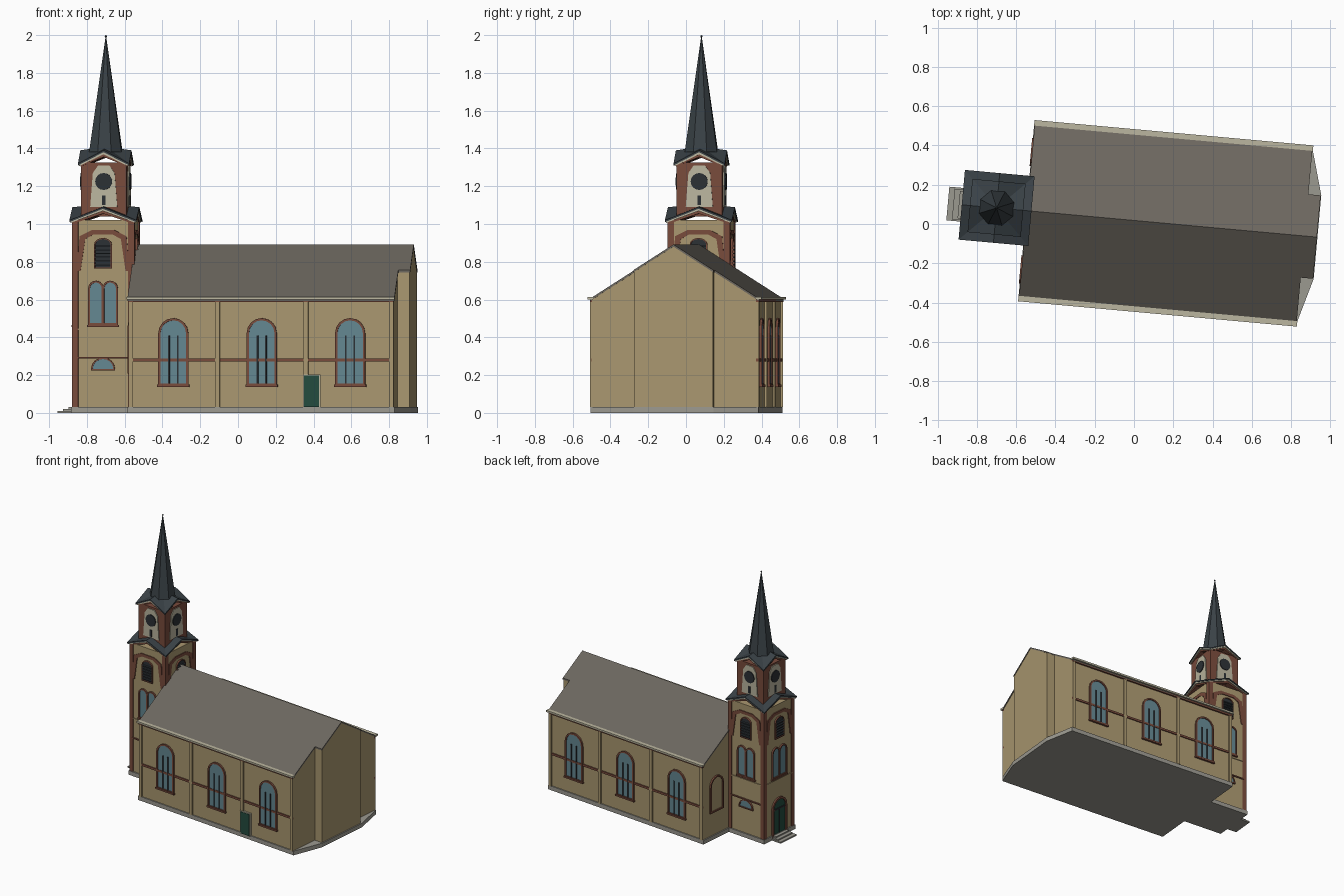
import bpy, bmesh, math
from mathutils import Matrix, Vector

if "Cube" in bpy.data.objects:
    bpy.data.objects.remove(bpy.data.objects["Cube"])

TURN = Matrix.Rotation(math.radians(-5.2), 4, 'Z')   # whole church is slightly turned
CY = 0.018                                           # church axis
T = Matrix.Translation
R = Matrix.Rotation


def mat(name, r, g, b):
    m = bpy.data.materials.new(name)
    m.diffuse_color = (r, g, b, 1)
    m.use_nodes = True
    m.node_tree.nodes["Principled BSDF"].inputs["Base Color"].default_value = m.diffuse_color
    return m


TAN = mat("plaster", .40, .31, .16)
RED = mat("brick", .19, .07, .045)
ROOF = mat("roof_tile", .15, .135, .115)
SLATE = mat("slate", .042, .054, .062)
GLASS = mat("glass", .127, .242, .283)
GREEN = mat("door_green", .017, .07, .048)
CREAM = mat("cream", .50, .47, .35)
DARK = mat("dark", .025, .03, .035)
STONE = mat("stone", .33, .32, .28)


def finish(name, bm, m, M):
    bmesh.ops.recalc_face_normals(bm, faces=bm.faces)
    me = bpy.data.meshes.new(name)
    bm.to_mesh(me)
    bm.free()
    me.transform(TURN @ M)
    me.materials.append(m)
    ob = bpy.data.objects.new(name, me)
    bpy.context.collection.objects.link(ob)
    return ob


def prism(name, pts, d0, d1, m, M=Matrix()):
    """Outline in local xy, extruded along local z from d0 to d1."""
    bm = bmesh.new()
    a = [bm.verts.new((x, y, d0)) for x, y in pts]
    b = [bm.verts.new((x, y, d1)) for x, y in pts]
    bm.faces.new(a)
    bm.faces.new(b)
    n = len(pts)
    for i in range(n):
        j = (i + 1) % n
        bm.faces.new((a[i], a[j], b[j], b[i]))
    return finish(name, bm, m, M)


def ring(name, outer, inner, d, m, M):
    """Raised frame between two outlines."""
    bm = bmesh.new()
    loops = [[bm.verts.new((x, y, z)) for x, y in p]
             for p, z in ((outer, -.005), (outer, d), (inner, d), (inner, -.005))]
    n = len(outer)
    for k in range(4):
        p, q = loops[k], loops[(k + 1) % 4]
        for i in range(n):
            j = (i + 1) % n
            bm.faces.new((p[i], p[j], q[j], q[i]))
    return finish(name, bm, m, M)


def rect(u0, u1, v0, v1):
    return [(u0, v0), (u1, v0), (u1, v1), (u0, v1)]


def arch(u, w, v0, v1, rise=None, n=8):
    """Arched outline, half width w, crown at v1."""
    rise = w if rise is None else rise
    return [(u - w, v0), (u + w, v0)] + [
        (u + w * math.cos(math.pi * i / n), v1 - rise + rise * math.sin(math.pi * i / n))
        for i in range(n + 1)]


def wall(x, y, k, h=0.0):
    """Frame of a wall facing -y turned k quarter turns; local x along, y up, z out."""
    return T((x, y, 0)) @ R(k * math.pi / 2, 4, 'Z') @ T((0, -h, 0)) @ R(math.pi / 2, 4, 'X')


def window(name, M, u, w, v0, v1, fill=GLASS, bars=0, f=.012, rise=None):
    rise = w if rise is None else rise
    inner = arch(u, w, v0, v1, rise)
    ring(name + "_frame", arch(u, w + f, v0 - f, v1 + f, rise + f), inner, .012, RED, M)
    prism(name + "_pane", inner, -.005, .005, fill, M)
    for i in range(bars):
        c = u + w * (2 * (i + 1) / (bars + 1) - 1)
        prism(name + "_bar", rect(c - .004, c + .004, v0, v1 - .08), 0, .011, DARK, M)


# ---- nave: body, projecting end bay, roofs ----
X0, X1, X2, HW, BW = -.544, .865, .93, .438, .21
EAVE, RIDGE = .60, .88
ALONG = T((0, CY, 0)) @ Matrix(((0, 0, 1, 0), (1, 0, 0, 0), (0, 1, 0, 0), (0, 0, 0, 1)))


def slope(y, drop=0.0):
    return RIDGE - drop - (RIDGE - EAVE) * abs(y) / HW


def house(w):
    return [(-w, .02), (w, .02), (w, slope(w)), (0, RIDGE), (-w, slope(w))]


def chevron(w):
    t = .012
    return [(-w, slope(w)), (0, RIDGE), (w, slope(w)),
            (w, slope(w) + t), (0, RIDGE + t), (-w, slope(w) + t)]


prism("nave_body", house(HW), X0, X1, TAN, ALONG)
prism("end_bay", house(BW), X1 - .01, X2, TAN, ALONG)
prism("nave_roof", chevron(.45), X0 - .005, X1 + .005, ROOF, ALONG)
prism("bay_roof", chevron(BW + .003), X1, X2 + .003, ROOF, ALONG)

# ground plinth with splayed corners beside the bay
prism("nave_plinth", [(X0 - .008, -.446), (X1 + .005, -.446), (X2 + .006, -BW - .004),
                      (X2 + .006, BW + .004), (X1 + .005, .446), (X0 - .008, .446)],
      0, .032, STONE, T((0, CY, 0)))

# ---- long walls: mirrored front and back ----
for side, k in (("front", 0), ("back", 2)):
    M = wall(0, CY, k, HW)
    s = 1 if k == 0 else -1
    lo, hi = sorted((s * X0, s * X1))
    prism(side + "_belt", rect(lo, hi, .272, .288), -.005, .008, RED, M)
    prism(side + "_eave_brick", rect(lo, hi, .586, .602), -.005, .012, RED, M)
    prism(side + "_gutter", rect(lo - .008, hi + .008, .600, .614), -.004, .025, CREAM, M)
    for px in (X0 + .012, -.07, .40, X1 - .012):
        prism(side + "_pilaster", rect(s * px - .012, s * px + .012, .03, .588), -.005, .011, TAN, M)
    for wx in (-.305, .165, .635):
        window(side + "_window", M, s * wx, .068, .155, .49, bars=2)
        prism(side + "_sill", rect(s * wx - .085, s * wx + .085, .138, .15), 0, .016, RED, M)

M = wall(0, CY, 0, HW)
prism("side_door_frame", rect(.385, .477, .03, .204), 0, .013, CREAM, M)
prism("side_door", rect(.391, .471, .03, .197), 0, .016, GREEN, M)

# blind windows beside the tower
M = wall(X0, CY, 3)
for u in (-.30, .30):
    window("west_blind_window", M, u, .06, .22, .47, fill=TAN)

# ---- tower ----
TX, H, H2 = -.704, .16, .121
AX = T((TX, CY, 0))


def sq(h):
    return rect(-h, h, -h, h)


def pleat(name, h, lo, hi, apex, t, m):
    """Cross-gabled cap: low corners, high edge middles, one apex."""
    bm = bmesh.new()
    ringpts = []
    for k in range(4):
        q = R(k * math.pi / 2, 3, 'Z')
        ringpts += [q @ Vector((-h, -h, lo)), q @ Vector((0, -h, hi))]
    down = Vector((0, 0, -t))
    top = [bm.verts.new(p) for p in ringpts]
    bot = [bm.verts.new(p + down) for p in ringpts]
    a, b = bm.verts.new((0, 0, apex)), bm.verts.new((0, 0, apex - t))
    for i in range(8):
        j = (i + 1) % 8
        bm.faces.new((top[i], top[j], a))
        bm.faces.new((bot[i], bot[j], b))
        bm.faces.new((top[i], top[j], bot[j], bot[i]))
    finish(name, bm, m, AX)


prism("tower_plinth", sq(H + .01), 0, .032, STONE, AX)
prism("tower_shaft", sq(H), .02, 1.02, TAN, AX)
pleat("shaft_gables", H + .004, 1.02, 1.075, 1.075, .02, RED)
pleat("shaft_rake", .172, 1.018, 1.081, 1.085, .012, CREAM)
pleat("shaft_roof", .178, 1.02, 1.09, 1.10, .010, SLATE)
prism("belfry", sq(H2), 1.04, 1.325, RED, AX)
pleat("belfry_gables", H2 + .003, 1.325, 1.375, 1.375, .02, RED)
pleat("belfry_rake", .131, 1.318, 1.381, 1.385, .012, CREAM)
pleat("belfry_roof", .136, 1.32, 1.39, 1.41, .010, SLATE)

# brick corners
for sx in (-1, 1):
    for sy in (-1, 1):
        c = H - .011
        prism("tower_corner", sq(.017), .03, 1.02, RED, AX @ T((sx * c, sy * c, 0)))

for k, side in enumerate(("front", "east", "back", "west")):
    M = wall(TX, CY, k, H)
    # bell opening with louvres and arched brick band
    ring(side + "_brick_arch", [(-.14, .75), (-.12, .75), (-.095, .92), (-.05, .945), (.05, .945), (.095, .92),
                                (.12, .75), (.14, .75), (.125, .935), (.06, .968), (-.06, .968), (-.125, .935)][::-1],
         [(-.137, .753), (-.123, .753), (-.098, .923), (-.05, .948), (.05, .948), (.098, .923),
          (.123, .753), (.137, .753), (.122, .933), (.058, .965), (-.058, .965), (-.122, .933)][::-1], .004, RED, M)
    prism(side + "_brick_fill", [(-.14, .75), (-.12, .75), (-.095, .92), (-.05, .945), (.05, .945), (.095, .92),
                                 (.12, .75), (.14, .75), (.125, .935), (.06, .968), (-.06, .968), (-.125, .935)],
          -.004, .006, RED, M)
    window(side + "_bell_opening", M, 0, .041, .77, .92, fill=DARK, f=.006, rise=.03)
    for i in range(6):
        v = .78 + i * .02
        prism(side + "_louvre", rect(-.041, .041, v, v + .007), 0, .016, SLATE, M)
    # clock stage
    C = wall(TX, CY, k, H2)
    prism(side + "_clock_panel", [(-.072, 1.09), (.072, 1.09), (.058, 1.27), (.03, 1.31), (-.03, 1.31), (-.058, 1.27)],
          -.005, .006, CREAM, C)
    disc = [(.045 * math.cos(i * math.pi / 8), 1.225 + .045 * math.sin(i * math.pi / 8)) for i in range(16)]
    prism(side + "_clock", disc, 0, .012, DARK, C)
    prism(side + "_slit", rect(-.009, .009, 1.10, 1.152), 0, .010, DARK, C)
    if side == "east":
        continue
    # twin windows, belts and the lunette or portal below
    for u in (-.038, .038):
        window(side + "_twin_window", M, u, .031, .475, .69, f=.010)
    prism(side + "_twin_sill", rect(-.085, .085, .455, .466), 0, .015, RED, M)
    prism(side + "_string", rect(-.14, .14, .438, .446), -.004, .006, TAN, M)
    if side == "west":
        window("portal", M, 0, .062, .03, .29, fill=GREEN, f=.016)
        prism("portal_split", rect(-.003, .003, .03, .22), 0, .009, DARK, M)
        prism("portal_lintel", rect(-.062, .062, .215, .225), 0, .010, DARK, M)
    else:
        prism(side + "_belt_tower", rect(-.14, .14, .288, .297), -.004, .009, RED, M)
        window(side + "_lunette", M, 0, .055, .232, .285, f=.008, rise=.05)

# entrance steps
for i in range(3):
    d = .089 - i * .028
    w = .086 - i * .008
    prism("entrance_step", rect(-w, w, i * .01, i * .01 + .011), 0, d, STONE, wall(TX, CY, 3, H))

# ---- spire with finial ----
bm = bmesh.new()
bmesh.ops.create_cone(bm, cap_ends=True, segments=8, radius1=.093, radius2=.002, depth=.61)
finish("spire", bm, SLATE, AX @ T((0, 0, 1.685)) @ R(math.pi / 8, 4, 'Z'))
bm = bmesh.new()
bmesh.ops.create_icosphere(bm, subdivisions=1, radius=.007)
finish("finial", bm, SLATE, AX @ T((0, 0, 1.993)))
